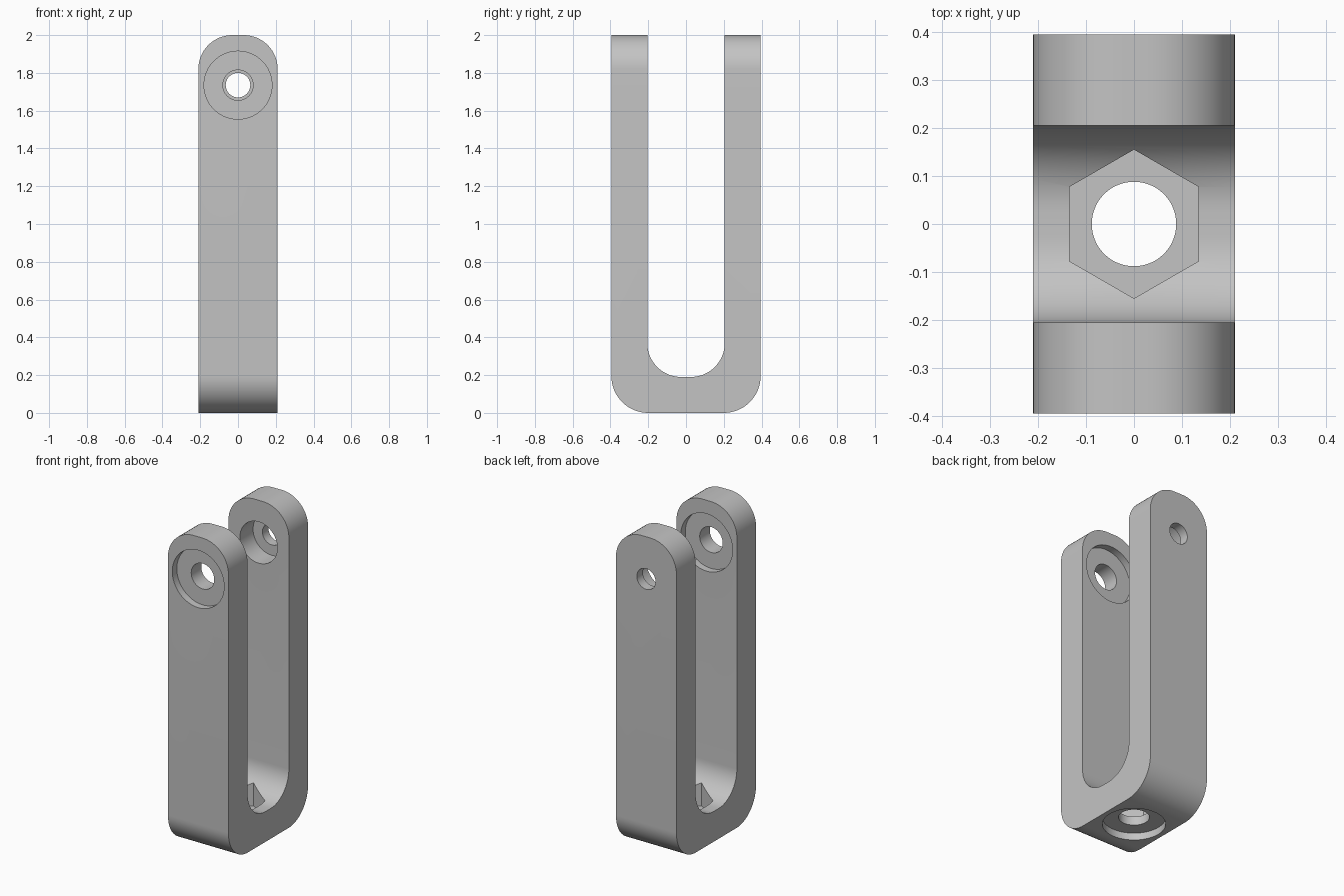
import bpy, bmesh
from math import radians
from mathutils import Matrix

cube = bpy.data.objects.get("Cube")
if cube:
    bpy.data.objects.remove(cube, do_unlink=True)

grey = bpy.data.materials.new("plain_grey")
grey.use_nodes = True
colour = (0.55, 0.55, 0.55, 1)
grey.diffuse_color = colour
grey.node_tree.nodes["Principled BSDF"].inputs["Base Color"].default_value = colour

HALF_X, OUTER, INNER, BASE, TOP = 0.21, 0.395, 0.205, 0.19, 2.0
PIVOT_Z = 1.735


def to_object(bm, name):
    mesh = bpy.data.meshes.new(name)
    bm.to_mesh(mesh)
    bm.free()
    mesh.materials.append(grey)
    obj = bpy.data.objects.new(name, mesh)
    bpy.context.collection.objects.link(obj)
    return obj


def round_edges(bm, radius, rule):
    edges = [e for e in bm.edges if rule(*(v.co for v in e.verts))]
    bmesh.ops.bevel(bm, geom=edges, offset=radius, segments=16,
                    profile=0.5, affect='EDGES')


# U-shaped fork: profile extruded across x, then rounded
outline = [(-OUTER, 0), (OUTER, 0), (OUTER, TOP), (INNER, TOP),
           (INNER, BASE), (-INNER, BASE), (-INNER, TOP), (-OUTER, TOP)]
bm = bmesh.new()
face = bm.faces.new([bm.verts.new((-HALF_X, y, z)) for y, z in outline])
ext = bmesh.ops.extrude_face_region(bm, geom=[face])
moved = [g for g in ext["geom"] if isinstance(g, bmesh.types.BMVert)]
bmesh.ops.translate(bm, verts=moved, vec=(2 * HALF_X, 0, 0))
bmesh.ops.recalc_face_normals(bm, faces=bm.faces)


def across(a, b):
    return abs(a.x - b.x) > 0.3


round_edges(bm, 0.195, lambda a, b: across(a, b) and max(a.z, b.z) < 0.01)
round_edges(bm, 0.18, lambda a, b: across(a, b) and abs(a.z - BASE) < 0.001
            and abs(abs(a.y) - INNER) < 0.001)
round_edges(bm, 0.18, lambda a, b: min(a.z, b.z) > TOP - 0.001
            and abs(a.x - b.x) < 0.001)
fork = to_object(bm, "fork_body")


def bore(name, radius, start, end, axis, sides=64):
    """Cut a round or hexagonal hole between two positions on an axis."""
    bm = bmesh.new()
    bmesh.ops.create_cone(bm, cap_ends=True, segments=sides, radius1=radius,
                          radius2=radius, depth=end - start)
    mid = (start + end) / 2
    if axis == 'Y':
        place = Matrix.Translation((0, mid, PIVOT_Z)) @ Matrix.Rotation(radians(90), 4, 'X')
    else:
        place = Matrix.Translation((0, 0, mid))
    bmesh.ops.transform(bm, matrix=place, verts=bm.verts)
    cutter = to_object(bm, name)
    cutter.hide_render = True
    mod = fork.modifiers.new(name, 'BOOLEAN')
    mod.operation, mod.solver, mod.object = 'DIFFERENCE', 'EXACT', cutter
    bpy.context.view_layer.objects.active = fork
    bpy.ops.object.modifier_apply(modifier=name)
    bpy.data.objects.remove(cutter, do_unlink=True)


# Front arm: shallow recess on both faces and a through hole
bore("front_outer_recess", 0.18, -0.5, -0.35, 'Y')
bore("front_inner_recess", 0.18, -0.25, -0.1, 'Y')
bore("front_hole", 0.08, -0.5, -0.1, 'Y')
# Back arm: deep inner recess and a smaller through hole
bore("back_inner_recess", 0.13, 0.1, 0.335, 'Y')
bore("back_hole", 0.065, 0.1, 0.5, 'Y')
# Base: round recess below, hexagonal nut pocket above, through hole
bore("base_recess", 0.18, -0.1, 0.045, 'Z')
bore("nut_pocket", 0.155, 0.1, 0.6, 'Z', sides=6)
bore("base_hole", 0.088, -0.1, 0.6, 'Z')

# Smooth curves, sharp edges
bpy.ops.object.select_all(action='DESELECT')
fork.select_set(True)
bpy.context.view_layer.objects.active = fork
bpy.ops.object.shade_smooth_by_angle(angle=radians(30))
